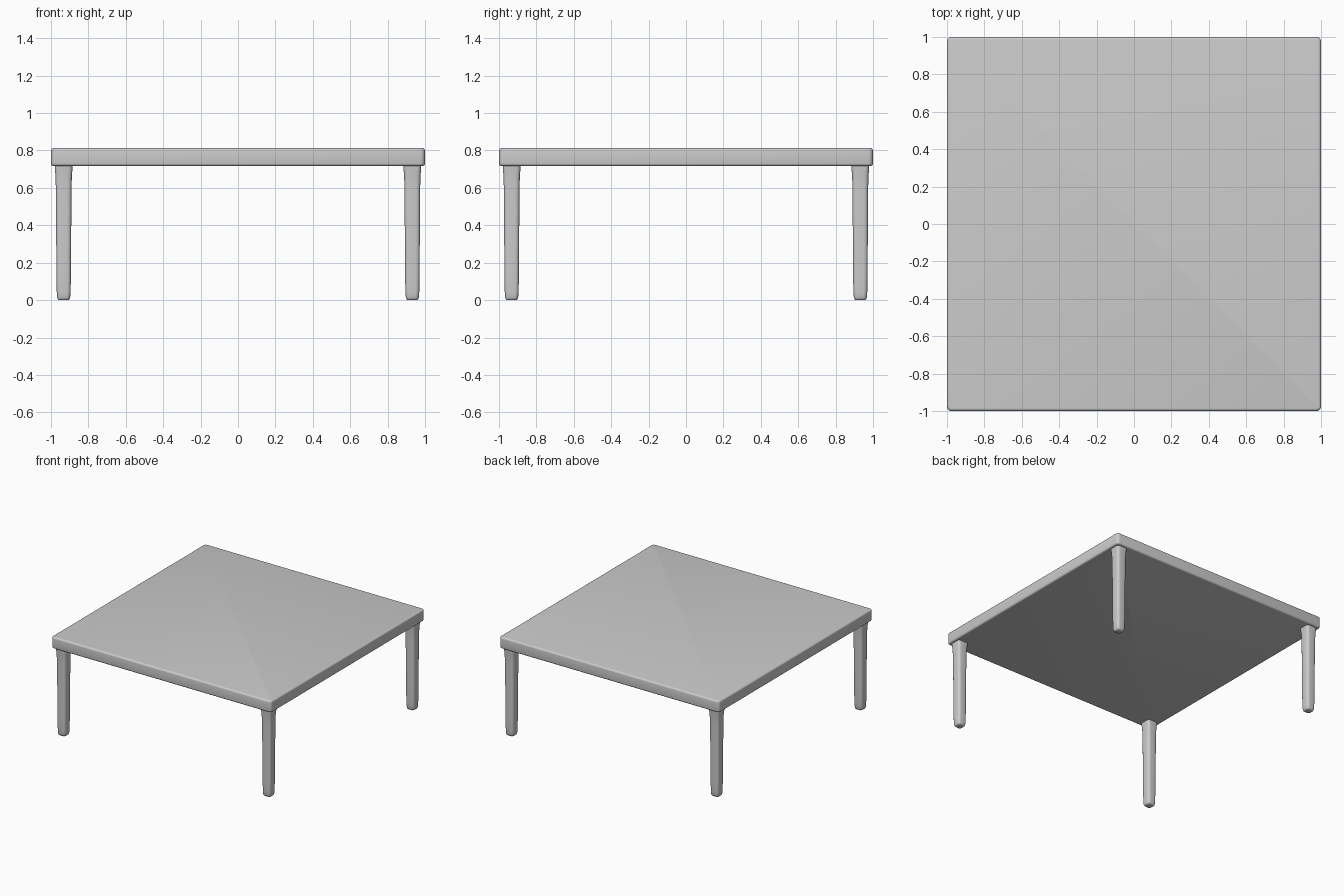
import bpy, bmesh, math

if "Cube" in bpy.data.objects:
    bpy.data.objects.remove(bpy.data.objects["Cube"])

TOP, UNDER, LEG_POS = 0.813, 0.717, 0.932


def finish(name, bm, angle=40):
    bmesh.ops.recalc_face_normals(bm, faces=bm.faces)
    mesh = bpy.data.meshes.new(name)
    bm.to_mesh(mesh)
    bm.free()
    ob = bpy.data.objects.new(name, mesh)
    bpy.context.collection.objects.link(ob)
    bpy.ops.object.select_all(action='DESELECT')
    ob.select_set(True)
    bpy.context.view_layer.objects.active = ob
    bpy.ops.object.shade_smooth_by_angle(angle=math.radians(angle))
    return ob


def rounded_square(half, radius, steps=4):
    pts = []
    for k, (sx, sy) in enumerate([(1, 1), (-1, 1), (-1, -1), (1, -1)]):
        for i in range(steps + 1):
            a = math.pi / 2 * (k + i / steps)
            pts.append((sx * (half - radius) + radius * math.cos(a),
                        sy * (half - radius) + radius * math.sin(a)))
    return pts


def loft(name, profile, cx=0, cy=0):
    """Stack rounded squares given as (z, half width, corner radius)."""
    bm = bmesh.new()
    rings = [[bm.verts.new((cx + x, cy + y, z)) for x, y in rounded_square(h, r)]
             for z, h, r in profile]
    n = len(rings[0])
    for a, b in zip(rings, rings[1:]):
        for i in range(n):
            j = (i + 1) % n
            bm.faces.new((a[i], a[j], b[j], b[i]))
    bm.faces.new(rings[0][::-1])
    bm.faces.new(rings[-1])
    return finish(name, bm)


# Tabletop: square slab with softly rounded edges
edge = 0.014
arc = [math.pi / 2 * i / 4 for i in range(5)]
lower = [(UNDER + edge * (1 - math.sin(a)), 1 - edge * (1 - math.cos(a)),
          0.025 - edge * (1 - math.cos(a))) for a in reversed(arc)]
upper = [(TOP + UNDER - z, h, r) for z, h, r in reversed(lower)]
loft("tabletop", lower + upper)

# Legs: rounded square posts, flared under the top and tapered at the foot
leg = [(0.0, 0.026, 0.014), (0.004, 0.031, 0.016), (0.014, 0.0345, 0.018),
       (0.04, 0.037, 0.019), (0.12, 0.0385, 0.02), (0.4, 0.0405, 0.021),
       (0.6, 0.042, 0.021), (0.67, 0.044, 0.021), (0.70, 0.047, 0.021),
       (UNDER + 0.01, 0.048, 0.021)]
for side, sx in (("left", -1), ("right", 1)):
    for end, sy in (("front", -1), ("back", 1)):
        loft(f"{end}_{side}_leg", leg, sx * LEG_POS, sy * LEG_POS)
